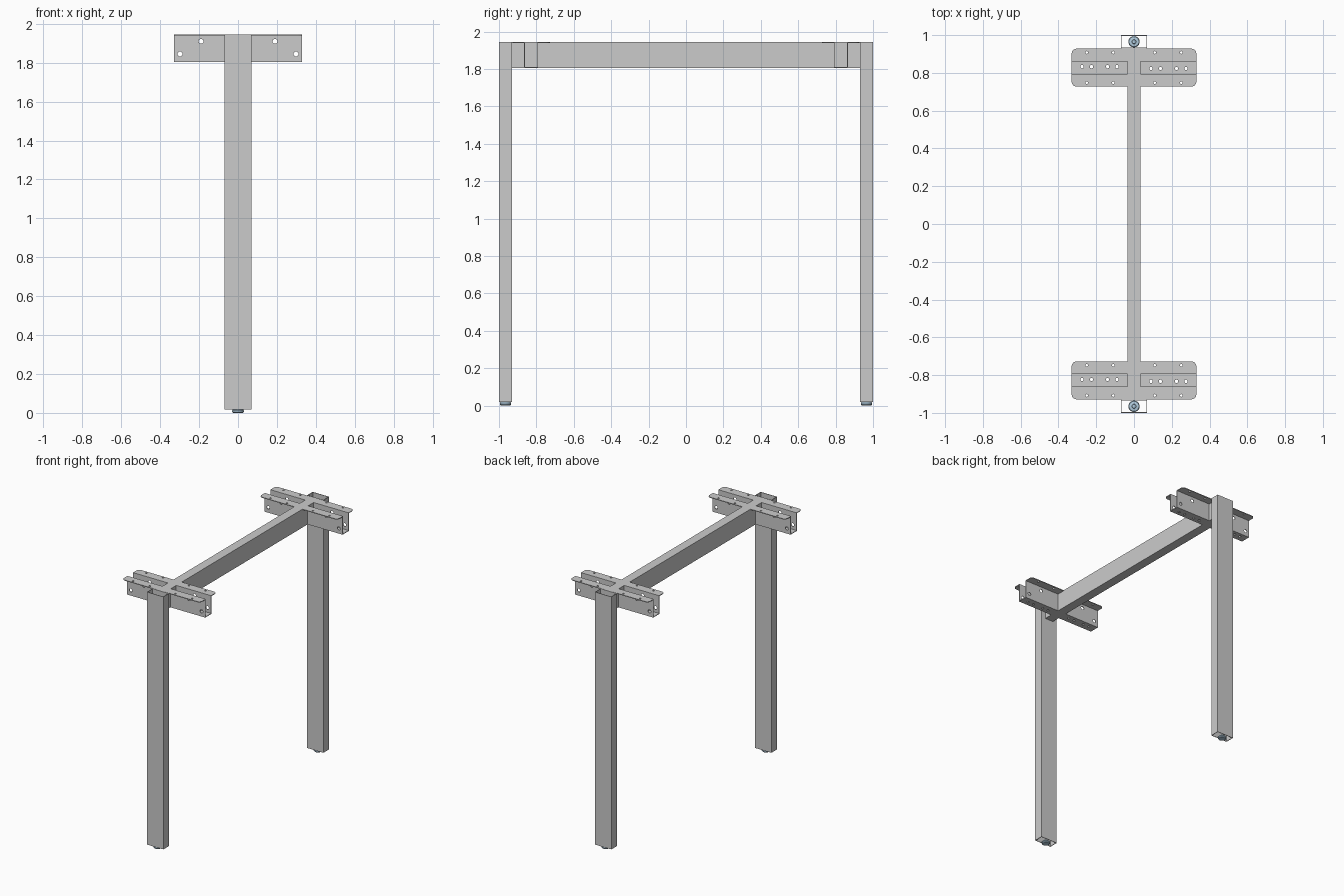
import bpy, bmesh, math
from mathutils import Vector, Matrix

if "Cube" in bpy.data.objects:
    bpy.data.objects.remove(bpy.data.objects["Cube"])

TOP, LOW = 1.945, 1.805      # top and underside of the beam
WALL = 0.004


def add_object(name, bm, mat=None):
    bmesh.ops.recalc_face_normals(bm, faces=bm.faces)
    me = bpy.data.meshes.new(name)
    bm.to_mesh(me)
    bm.free()
    ob = bpy.data.objects.new(name, me)
    bpy.context.collection.objects.link(ob)
    if mat:
        me.materials.append(mat)
    return ob


def box(bm, lo, hi):
    lo, hi = Vector(lo), Vector(hi)
    m = Matrix.Translation((lo + hi) / 2) @ Matrix.Diagonal((*(hi - lo), 1))
    bmesh.ops.create_cube(bm, size=1, matrix=m)


def tube(name, a, b, length):
    """Open rectangular tube along z, half sizes a and b."""
    bm = bmesh.new()
    rings = []
    for z in (0, length):
        for t in (0, WALL):
            rings.append([bm.verts.new((sx * (a - t), sy * (b - t), z))
                          for sx, sy in ((-1, -1), (1, -1), (1, 1), (-1, 1))])
    for r, s in ((0, 2), (1, 3), (0, 1), (2, 3)):
        for i in range(4):
            j = (i + 1) % 4
            bm.faces.new((rings[r][i], rings[r][j], rings[s][j], rings[s][i]))
    return add_object(name, bm)


def cylinder(bm, pos, radius, depth, along_y=False):
    m = Matrix.Translation(pos)
    if along_y:
        m = m @ Matrix.Rotation(math.pi / 2, 4, 'X')
    bmesh.ops.create_cone(bm, cap_ends=True, segments=20, radius1=radius,
                          radius2=radius, depth=depth, matrix=m)


def bracket_mesh():
    """Hat channel with rounded flanges, floor pads and drilled holes."""
    x0, x1, h, t = 0.035, 0.33, TOP - LOW, 0.005
    half = [(0.1, h), (0.1, h - t), (0.038, h - t), (0.038, 0)]
    inner = [(0.033, t), (0.033, h)]
    prof = half + [(-y, z) for y, z in reversed(half)]
    prof += [(-y, z) for y, z in reversed(inner)] + inner
    # order: outer right, outer left, then back along the inner faces
    prof = prof[:8] + [(-0.033, h), (-0.033, t), (0.033, t), (0.033, h)]
    bm = bmesh.new()
    face = bm.faces.new([bm.verts.new((x0, y, z)) for y, z in prof])
    out = bmesh.ops.extrude_face_region(bm, geom=[face])
    new = [v for v in out['geom'] if isinstance(v, bmesh.types.BMVert)]
    bmesh.ops.translate(bm, verts=new, vec=(x1 - x0, 0, 0))
    corners = [e for e in bm.edges if all(
        v.co.x > x1 - 1e-4 and abs(v.co.y) > 0.099 for v in e.verts)]
    bmesh.ops.bevel(bm, geom=corners, offset=0.025, segments=6,
                    profile=0.5, affect='EDGES')
    ob = add_object("bracket_right_back", bm)

    cut = bmesh.new()
    for x, z in ((0.19, 0.105), (0.298, 0.04)):          # side walls
        cylinder(cut, (x, 0, z), 0.0125, 0.15, True)
    for x in (0.11, 0.25):                               # flanges
        for y in (-0.08, 0.08):
            cylinder(cut, (x, y, h), 0.007, 0.04)
    for x in (0.09, 0.14, 0.225, 0.275):                 # floor
        cylinder(cut, (x, -0.005, 0), 0.009, 0.03)
    cutter = add_object("hole_cutter", cut)
    cutter.hide_render = True
    mod = ob.modifiers.new("holes", 'BOOLEAN')
    mod.operation, mod.object, mod.solver = 'DIFFERENCE', cutter, 'EXACT'
    dg = bpy.context.evaluated_depsgraph_get()
    me = bpy.data.meshes.new_from_object(ob.evaluated_get(dg))
    ob.modifiers.clear()
    ob.data = me
    bpy.data.objects.remove(cutter)
    return ob


# Legs and crossbeam
for side, s in (("front", -1), ("back", 1)):
    leg = tube(side + "_leg", 0.07, 0.035, TOP - 0.018)
    leg.location = (0, s * 0.965, 0.018)
beam = tube("crossbeam", 0.035, (TOP - LOW) / 2, 1.86)
beam.rotation_euler = (math.pi / 2, 0, 0)
beam.location = (0, 0.93, (TOP + LOW) / 2)

# Brackets: one drilled channel, reused by half turns
first = bracket_mesh()
first.location = (0, 0.828, LOW)
for name, y, turn in (("bracket_left_back", 0.828, math.pi),
                      ("bracket_right_front", -0.828, 0),
                      ("bracket_left_front", -0.828, math.pi)):
    ob = bpy.data.objects.new(name, first.data)
    bpy.context.collection.objects.link(ob)
    ob.location = (0, y, LOW)
    ob.rotation_euler.z = turn

# Levelling feet
blue = bpy.data.materials.new("foot_blue")
blue.diffuse_color = (0.45, 0.62, 0.75, 1)
blue.use_nodes = True
blue.node_tree.nodes["Principled BSDF"].inputs["Base Color"].default_value = blue.diffuse_color
profile = [(0, 0), (0.025, 0), (0.03, 0.005), (0.03, 0.013), (0.026, 0.018),
           (0.012, 0.02), (0.01, 0.032), (0, 0.032)]
for side, s in (("front", -1), ("back", 1)):
    bm = bmesh.new()
    vs = [bm.verts.new((r, 0, z)) for r, z in profile]
    es = [bm.edges.new(p) for p in zip(vs, vs[1:])]
    bmesh.ops.spin(bm, geom=vs + es, cent=(0, 0, 0), axis=(0, 0, 1),
                   angle=2 * math.pi, steps=24)
    bmesh.ops.remove_doubles(bm, verts=bm.verts, dist=1e-5)
    foot = add_object(side + "_foot", bm, blue)
    foot.location = (0, s * 0.965, 0)
    foot.data.shade_smooth()
    bpy.ops.object.select_all(action='DESELECT')
    foot.select_set(True)
    bpy.context.view_layer.objects.active = foot
    bpy.ops.object.shade_smooth_by_angle()
